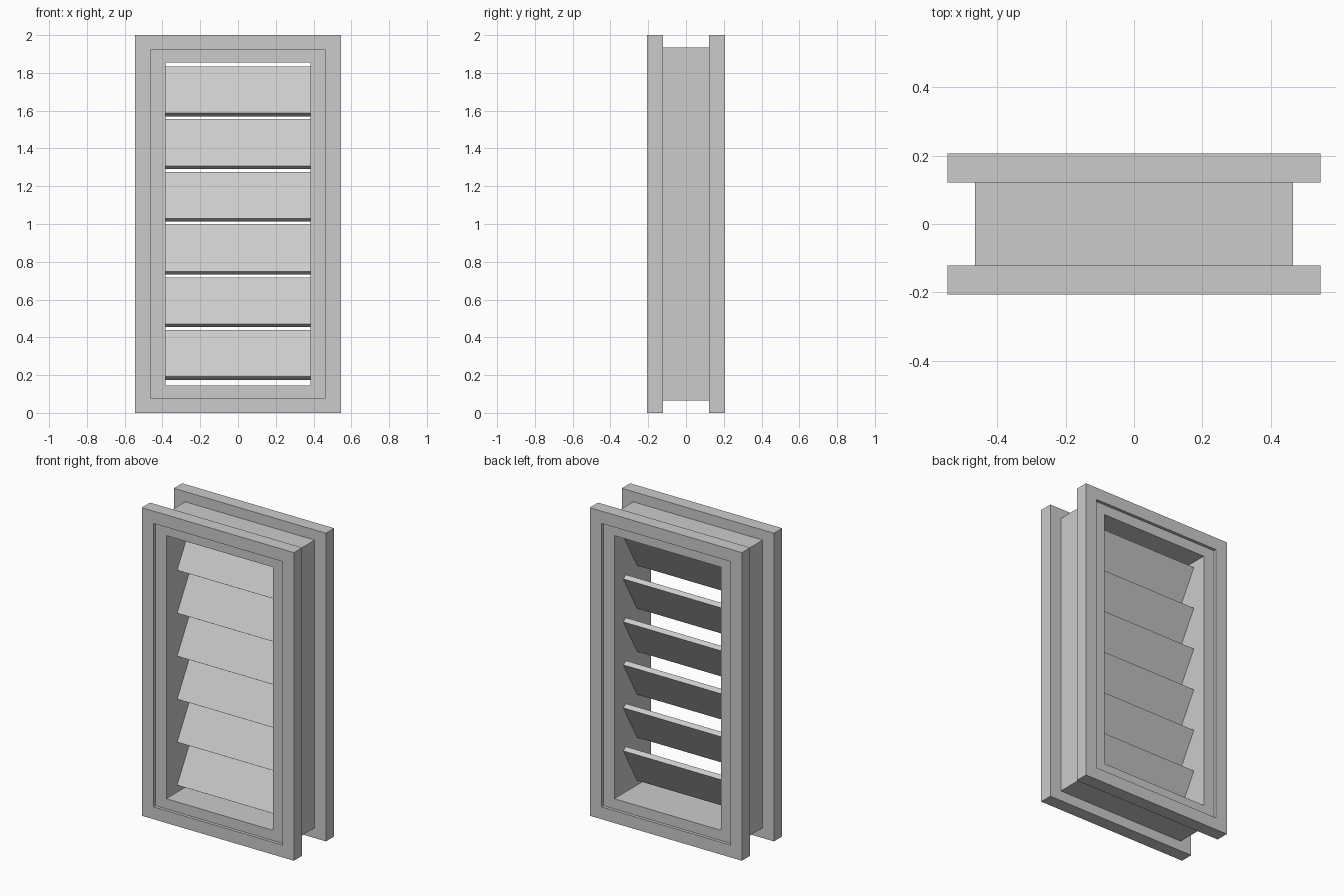
import bpy
import bmesh
from math import radians
from mathutils import Matrix

cube = bpy.data.objects.get("Cube")
if cube:
    bpy.data.objects.remove(cube, do_unlink=True)

# Single grey finish
GREY = (0.6, 0.6, 0.6, 1)
grey = bpy.data.materials.new("light grey")
grey.use_nodes = True
grey.diffuse_color = GREY
grey.node_tree.nodes["Principled BSDF"].inputs["Base Color"].default_value = GREY


def add_object(name, bm):
    bmesh.ops.recalc_face_normals(bm, faces=bm.faces)
    mesh = bpy.data.meshes.new(name)
    bm.to_mesh(mesh)
    bm.free()
    mesh.materials.append(grey)
    obj = bpy.data.objects.new(name, mesh)
    bpy.context.collection.objects.link(obj)
    return obj


def frame(name, outer, inner, y0, y1):
    """Rectangular ring; outer and inner are (half width, half height) about z = 1."""
    bm = bmesh.new()
    loops = []
    for (w, h), y in ((outer, y0), (inner, y0), (inner, y1), (outer, y1)):
        corners = ((-w, -h), (w, -h), (w, h), (-w, h))
        loops.append([bm.verts.new((x, y, 1 + z)) for x, z in corners])
    for a, b in zip(loops, loops[1:] + loops[:1]):
        for i in range(4):
            j = (i + 1) % 4
            bm.faces.new((a[i], a[j], b[j], b[i]))
    return add_object(name, bm)


def slat(name, z):
    """Flat board leaning back, its lower edge toward the front."""
    bm = bmesh.new()
    bmesh.ops.create_cube(bm, size=1)
    place = (Matrix.Translation((0, 0.01, z))
             @ Matrix.Rotation(radians(-30), 4, "X")
             @ Matrix.Diagonal((0.77, 0.033, 0.285, 1)))
    bmesh.ops.transform(bm, matrix=place, verts=bm.verts)
    return add_object(name, bm)


# Deep inner casing, set slightly back from both trim faces
frame("casing", (0.465, 0.934), (0.384, 0.854), -0.187, 0.187)

# Flat trim on both faces
frame("front_trim", (0.546, 1.0), (0.463, 0.92), -0.207, -0.122)
frame("back_trim", (0.546, 1.0), (0.463, 0.92), 0.122, 0.207)

# Tilted louvre slats
for i in range(6):
    slat(f"slat_{i + 1}", 1.702 - 0.279 * i)
